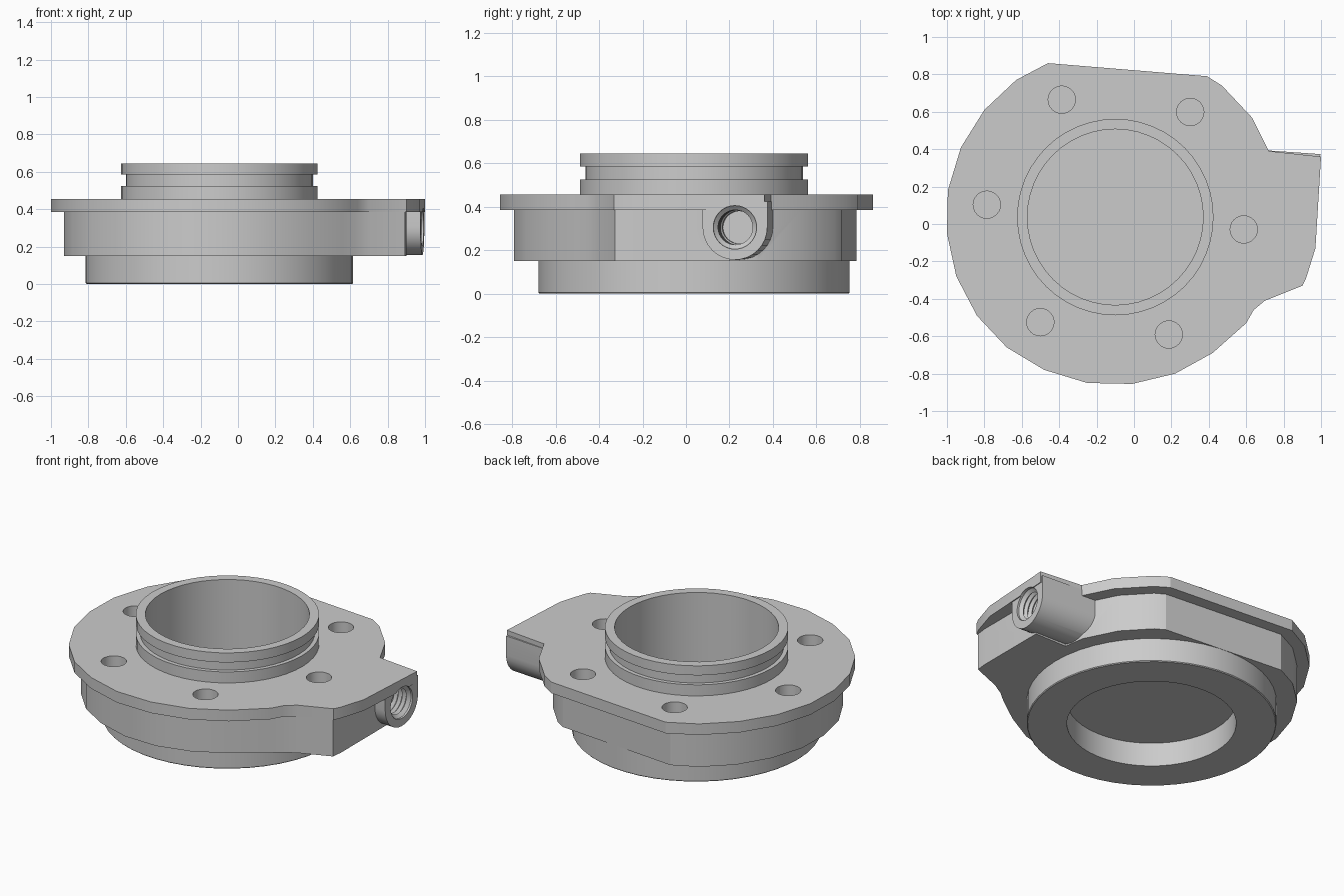
import bpy, bmesh, math
from mathutils import Matrix

if "Cube" in bpy.data.objects:
    bpy.data.objects.remove(bpy.data.objects["Cube"])

CX, CY = -0.10, 0.037          # axis of the round parts
SIDES = 48


def make(name, bm, mat=Matrix()):
    bmesh.ops.recalc_face_normals(bm, faces=bm.faces)
    bm.transform(mat)
    me = bpy.data.meshes.new(name)
    bm.to_mesh(me)
    bm.free()
    ob = bpy.data.objects.new(name, me)
    bpy.context.collection.objects.link(ob)
    return ob


def prism(name, pts, z0, z1, mat=Matrix()):
    """Extrude a flat outline from z0 to z1."""
    bm = bmesh.new()
    f = bm.faces.new([bm.verts.new((x, y, z0)) for x, y in pts])
    ext = bmesh.ops.extrude_face_region(bm, geom=[f])
    for v in ext["geom"]:
        if isinstance(v, bmesh.types.BMVert):
            v.co.z = z1
    return make(name, bm, mat)


def lathe(name, prof, mat, n=SIDES, caps=False):
    """Revolve (radius, z) points about z."""
    bm = bmesh.new()
    rings = [[bm.verts.new((r * math.cos(2 * math.pi * i / n),
                            r * math.sin(2 * math.pi * i / n), z)) for i in range(n)]
             for r, z in prof]
    for a, b in zip(rings, rings[1:]):
        for i in range(n):
            j = (i + 1) % n
            bm.faces.new((a[i], a[j], b[j], b[i]))
    if caps:
        bm.faces.new(rings[0])
        bm.faces.new(rings[-1])
    return make(name, bm, mat)


def boolean(ob, other, op):
    m = ob.modifiers.new(op, 'BOOLEAN')
    m.operation, m.object, m.solver = op, other, 'EXACT'
    bpy.context.view_layer.objects.active = ob
    bpy.ops.object.modifier_apply(modifier=m.name)
    bpy.data.objects.remove(other)


AXIS = Matrix.Translation((CX, CY, 0))

# Flange plate
flange_pts = [(-.46, .86), (.39, .79), (.47, .74), (.63, .57), (.72, .39), (1, .36),
              (.97, -.13), (.92, -.29), (.90, -.33), (.70, -.41), (.64, -.46), (.60, -.53),
              (.42, -.69), (.22, -.80), (-.01, -.855), (-.25, -.85), (-.48, -.78),
              (-.68, -.66), (-.84, -.49), (-.95, -.28), (-1, -.05), (-.995, .18),
              (-.925, .41), (-.80, .61), (-.63, .77)]
housing = prism("housing", flange_pts, .385, .455)

# Body below the flange
body_pts = [(-.44, .785), (.36, .715), (.42, .68), (.56, .53), (.66, .33), (.68, .2),
            (.9, .2), (.9, -.26), (.892, -.326), (.70, -.402), (.62, -.45), (.56, -.5),
            (.38, -.63), (.19, -.735), (-.02, -.79), (-.24, -.785), (-.45, -.72),
            (-.635, -.61), (-.78, -.455), (-.885, -.26), (-.93, -.05), (-.925, .165),
            (-.86, .375), (-.745, .565), (-.59, .71)]
boolean(housing, prism("body", body_pts, .15, .40), 'UNION')

# U-shaped side port, pointing along +x with a slight turn
PORT = (Matrix.Translation((.986, .225, .305)) @ Matrix.Rotation(math.radians(-4), 4, 'Z')
        @ Matrix(((0, 0, 1, 0), (1, 0, 0, 0), (0, 1, 0, 0), (0, 0, 0, 1))))
R = .149
u_pts = [(-R, .12)] + [(R * math.cos(a), R * math.sin(a)) for a in
                       [math.pi + math.pi * i / 16 for i in range(17)]] + [(R, .12)]
boolean(housing, prism("side_port", u_pts, -.43, 0, PORT), 'UNION')

# Central bore and six bolt holes, leaving a thin floor
boolean(housing, lathe("bore_cutter", [(.47, .155), (.47, .6)], AXIS, caps=True), 'DIFFERENCE')
for k in range(6):
    a = math.radians(-5.5 + 60 * k)
    pos = Matrix.Translation((CX + .69 * math.cos(a), CY + .69 * math.sin(a), 0))
    boolean(housing, lathe("bolt_cutter", [(.073, .155), (.073, .6)], pos, 24, True), 'DIFFERENCE')

# Threaded port hole
thread = [(.1, .05), (.1, -.012)]
for i in range(7):
    z = -.03 - i * .03
    thread += [(.08, z), (.096, z - .015)]
thread += [(.075, -.25), (.075, -.29)]
boolean(housing, lathe("thread_cutter", thread, PORT, 32, True), 'DIFFERENCE')

# Grooved neck on top
neck = lathe("grooved_neck", [(.47, .455), (.47, .645), (.525, .645), (.525, .585), (.5, .585),
                              (.5, .525), (.525, .525), (.525, .455)], AXIS)

# Lower spigot ring
spigot = lathe("lower_ring", [(.715, .15), (.715, .005), (.71, 0), (.485, 0), (.485, .15)], AXIS)

for ob in (housing, neck, spigot):
    bpy.ops.object.select_all(action='DESELECT')
    ob.select_set(True)
    bpy.context.view_layer.objects.active = ob
    bpy.ops.object.shade_smooth_by_angle(angle=math.radians(25))
